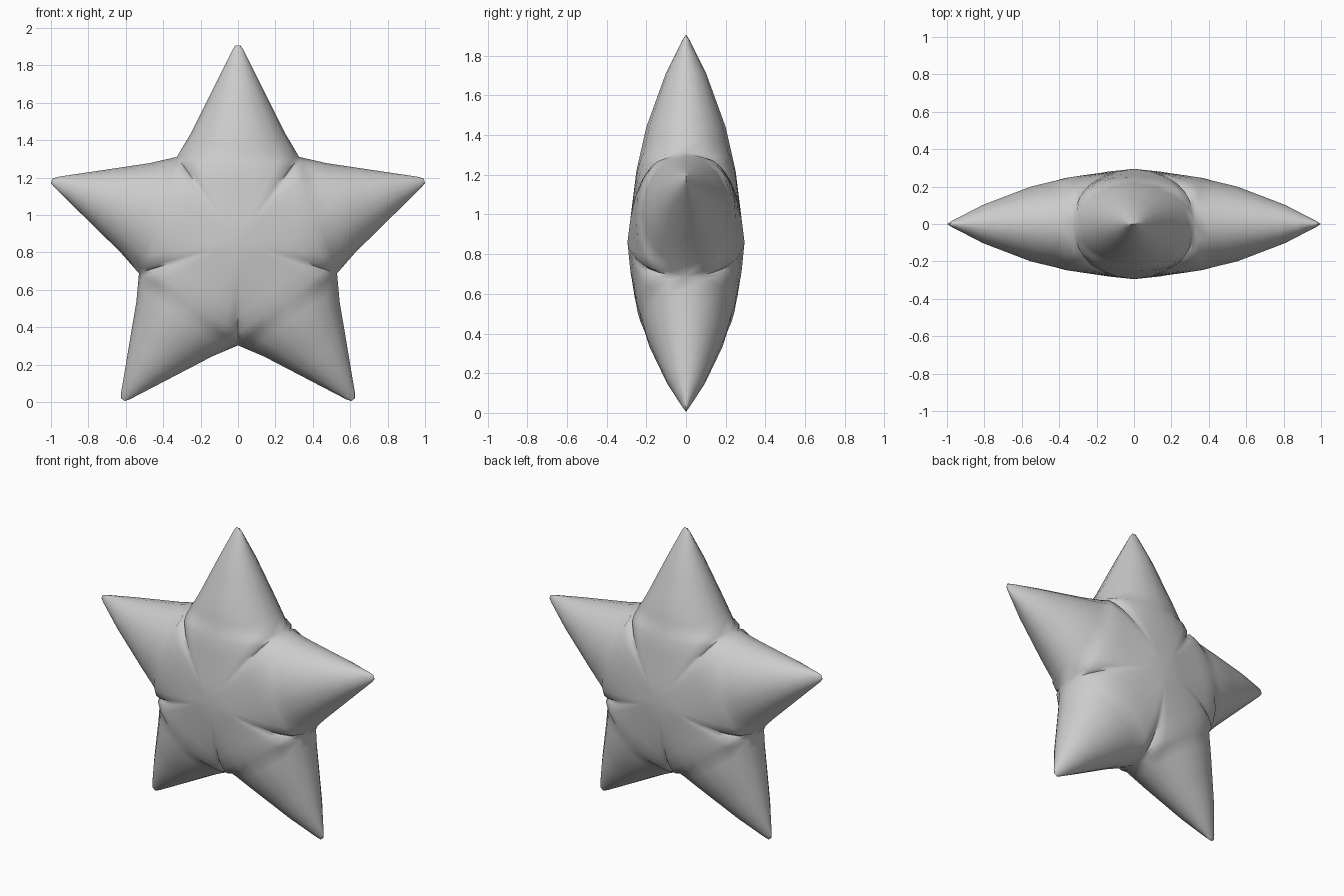
import bpy, bmesh, math
from mathutils import Matrix, Vector

default = bpy.data.objects.get("Cube")
if default:
    bpy.data.objects.remove(default, do_unlink=True)

ARMS = 5
CENTRE_Z = 0.86
VALLEY_R = 0.557                       # radius of the notch between two arms
DEPTH = 0.295                          # half thickness at the middle
HALF = math.pi / ARMS
NECK = VALLEY_R * math.cos(HALF)       # where an arm leaves the body
SPAN = 8                               # strips across an arm

# Ridge of one arm: distance from the middle, half thickness
RIDGE = [(0, DEPTH), (0.36, 0.25), (0.58, 0.2), (0.85, 0.102), (1.02, 0.018), (1.047, 0)]
# Outline of one arm: distance from the middle, half width
WIDTH = [(0, 0), (NECK, VALLEY_R * math.sin(HALF)), (0.58, 0.25), (1.02, 0.031), (1.047, 0.013)]
STATIONS = [0, 0.12, 0.24, 0.32, 0.36, 0.4, 0.43, NECK, 0.51, 0.58, 0.67, 0.76, 0.85, 0.94, 1.02, 1.047]


def sample(table, x):
    """Straight interpolation in a table of pairs."""
    for (x0, y0), (x1, y1) in zip(table, table[1:]):
        if x <= x1:
            return y0 + (y1 - y0) * (x - x0) / (x1 - x0)
    return table[-1][1]


def arm_point(a, phi, side):
    """Point on the rounded arm, which blends into the body at its valleys."""
    edge = DEPTH * math.sqrt(max(0, 1 - (a / NECK) ** 2)) if a < NECK else 0
    ridge = sample(RIDGE, a)
    edge = min(edge, ridge)
    thick = edge + (ridge - edge) * max(0, math.cos(phi))
    return Vector((sample(WIDTH, a) * math.sin(phi), side * thick, a))


# Star body: one arm, front and back, repeated round the middle
bm = bmesh.new()
for arm in range(ARMS):
    turn = Matrix.Rotation(arm * 2 * HALF, 4, 'Y')
    for side in (-1, 1):
        rows = [[bm.verts.new(turn @ arm_point(a, math.pi * (i / SPAN - 0.5), side))
                 for i in range(SPAN + 1)] for a in STATIONS]
        for low, high in zip(rows, rows[1:]):
            for i in range(SPAN):
                quad = (low[i], low[i + 1], high[i + 1], high[i])
                bm.faces.new(quad if side < 0 else quad[::-1])
bmesh.ops.remove_doubles(bm, verts=bm.verts[:], dist=0.0005)
bmesh.ops.recalc_face_normals(bm, faces=bm.faces[:])

mesh = bpy.data.meshes.new("star")
bm.to_mesh(mesh)
bm.free()
star = bpy.data.objects.new("star", mesh)
star.location.z = CENTRE_Z
bpy.context.collection.objects.link(star)

# Plain grey
grey = bpy.data.materials.new("grey")
grey.use_nodes = True
colour = (0.6, 0.6, 0.6, 1)
grey.diffuse_color = colour
grey.node_tree.nodes["Principled BSDF"].inputs["Base Color"].default_value = colour
mesh.materials.append(grey)

# Smooth shading
bpy.ops.object.select_all(action='DESELECT')
star.select_set(True)
bpy.context.view_layer.objects.active = star
bpy.ops.object.shade_smooth_by_angle(angle=math.radians(70))
